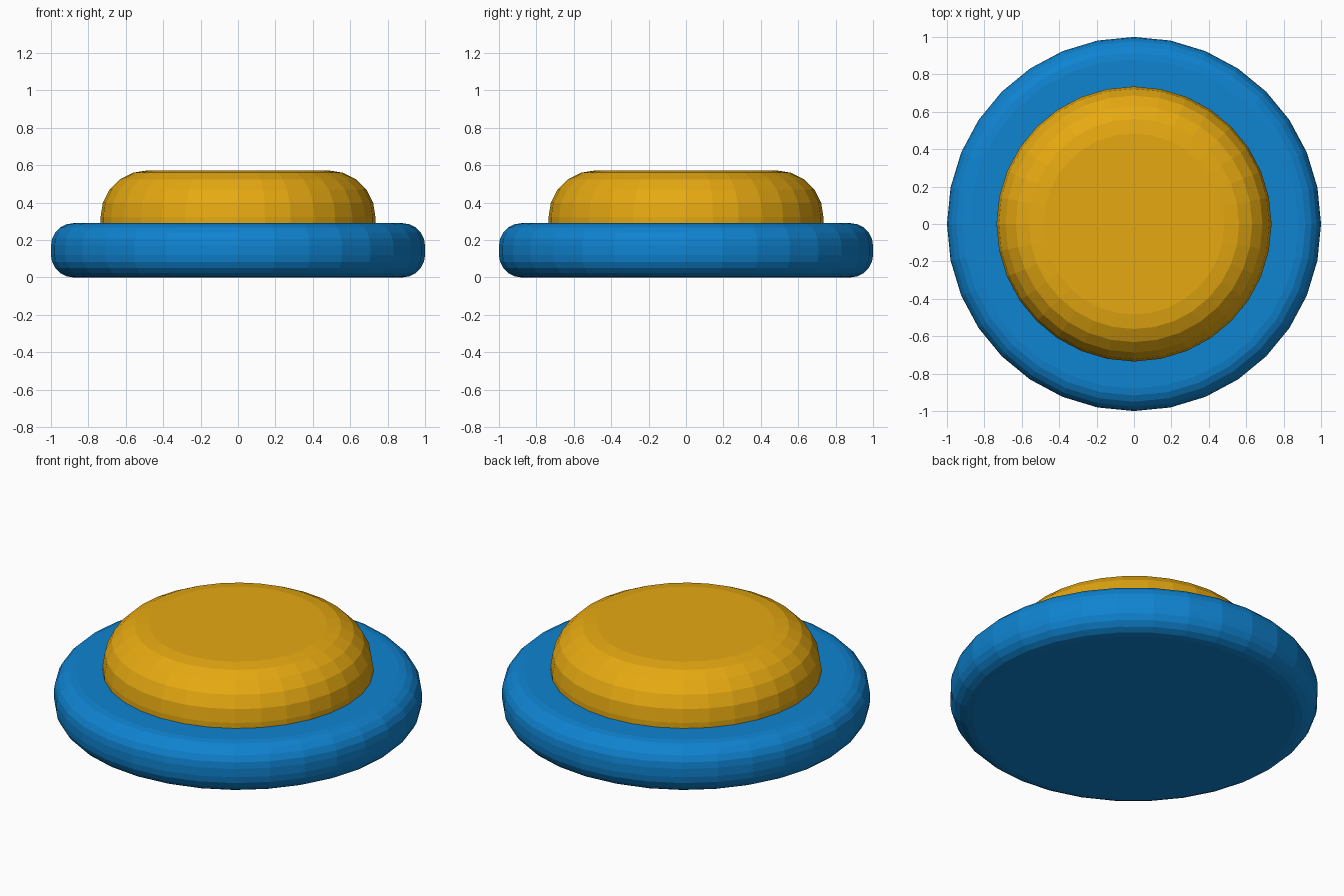
import bpy
import bmesh
from mathutils import Matrix

cube = bpy.data.objects.get("Cube")
if cube:
    bpy.data.objects.remove(cube, do_unlink=True)


def make_material(name, color):
    mat = bpy.data.materials.new(name)
    mat.use_nodes = True
    mat.diffuse_color = color
    mat.node_tree.nodes["Principled BSDF"].inputs["Base Color"].default_value = color
    return mat


def rounded_disc(name, radius, bottom, top, bevel, round_bottom, mat):
    """32-sided disc with its top rim, and optionally its bottom rim, rounded."""
    bm = bmesh.new()
    middle = (bottom + top) / 2
    bmesh.ops.create_cone(bm, cap_ends=True, segments=32, radius1=radius, radius2=radius,
                          depth=top - bottom, matrix=Matrix.Translation((0, 0, middle)))
    rims = [e for e in bm.edges
            if abs(e.verts[0].co.z - e.verts[1].co.z) < 1e-4
            and (round_bottom or e.verts[0].co.z > middle)]
    bmesh.ops.bevel(bm, geom=rims, offset=bevel, offset_type='OFFSET',
                    segments=5, profile=0.5, affect='EDGES')
    mesh = bpy.data.meshes.new(name)
    bm.to_mesh(mesh)
    bm.free()
    mesh.materials.append(mat)
    obj = bpy.data.objects.new(name, mesh)
    bpy.context.collection.objects.link(obj)
    return obj


blue = make_material("blue", (0.0048, 0.227, 0.631, 1))
amber = make_material("amber", (0.791, 0.397, 0.0056, 1))

# Wide base with both rims rounded
rounded_disc("base", 1.0, 0.0, 0.29, 0.12, True, blue)
# Push button, set slightly into the base
rounded_disc("button", 0.735, 0.27, 0.572, 0.25, False, amber)
